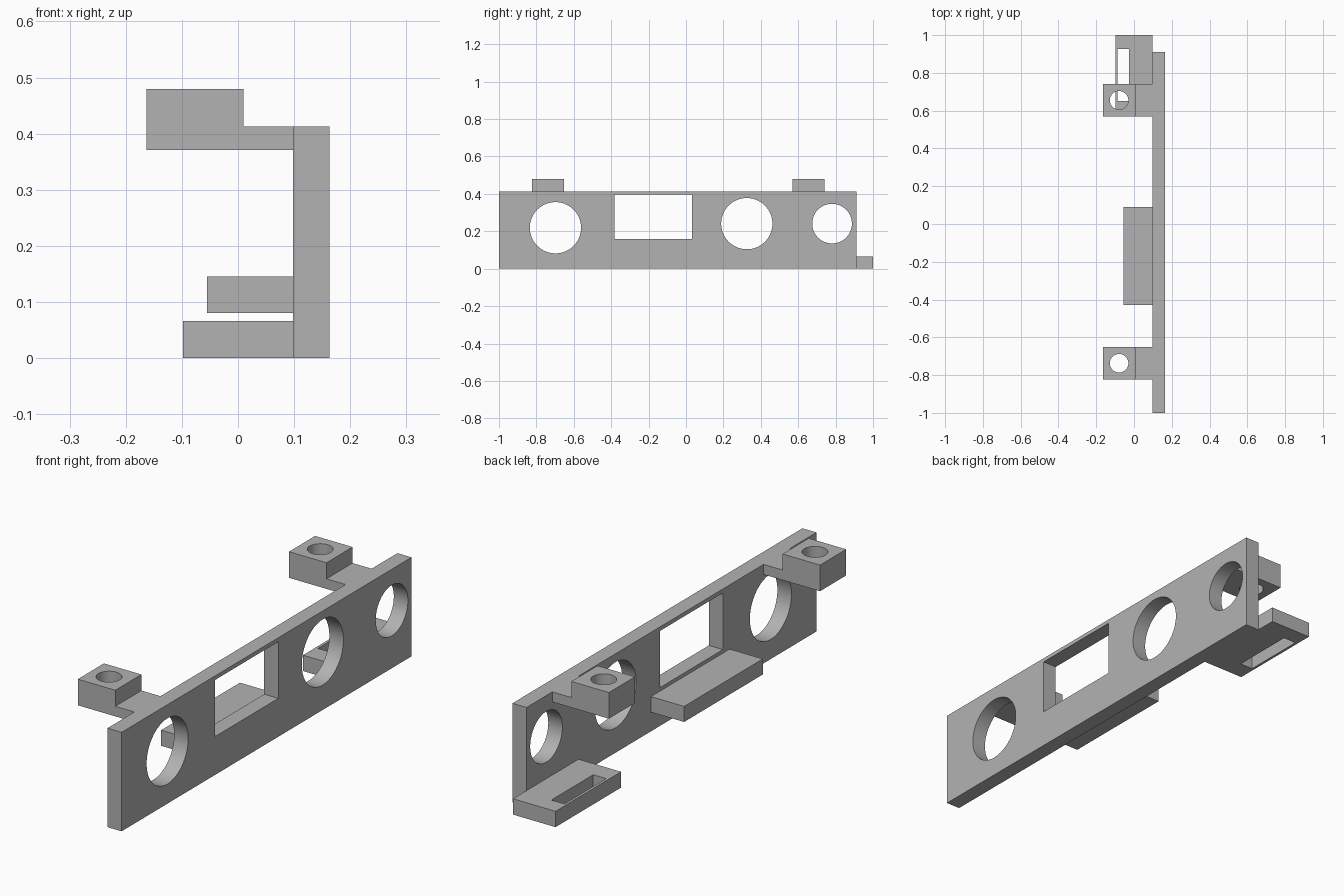
import bpy, bmesh, math

if "Cube" in bpy.data.objects:
    bpy.data.objects.remove(bpy.data.objects["Cube"])

grey = bpy.data.materials.new("plain_grey")
grey.diffuse_color = (0.45, 0.45, 0.45, 1)
grey.use_nodes = True
grey.node_tree.nodes["Principled BSDF"].inputs["Base Color"].default_value = grey.diffuse_color


def prism(name, profile, axis, lo, hi):
    """Extrude a closed 2D profile along x ('x': y,z points), y ('y': x,z) or z ('z': x,y)."""
    def place(p, t):
        return {"x": (t, p[0], p[1]), "y": (p[0], t, p[1]), "z": (p[0], p[1], t)}[axis]
    bm = bmesh.new()
    a = [bm.verts.new(place(p, lo)) for p in profile]
    b = [bm.verts.new(place(p, hi)) for p in profile]
    n = len(profile)
    bm.faces.new(a)
    bm.faces.new(b[::-1])
    for i in range(n):
        j = (i + 1) % n
        bm.faces.new((a[j], a[i], b[i], b[j]))
    bmesh.ops.recalc_face_normals(bm, faces=bm.faces)
    me = bpy.data.meshes.new(name)
    bm.to_mesh(me)
    bm.free()
    me.materials.append(grey)
    ob = bpy.data.objects.new(name, me)
    bpy.context.collection.objects.link(ob)
    return ob


def rect(u0, u1, v0, v1):
    return [(u0, v0), (u1, v0), (u1, v1), (u0, v1)]


def circle(u, v, r, n=64):
    return [(u + r * math.cos(2 * math.pi * i / n), v + r * math.sin(2 * math.pi * i / n))
            for i in range(n)]


def cut(ob, profiles, axis):
    """Cut openings through the part, then round the shading of the bores."""
    bpy.context.view_layer.objects.active = ob
    for prof in profiles:
        tool = prism("cutter", prof, axis, -1, 1)
        mod = ob.modifiers.new("opening", "BOOLEAN")
        mod.operation = "DIFFERENCE"
        mod.solver = "EXACT"
        mod.object = tool
        bpy.ops.object.modifier_apply(modifier=mod.name)
        bpy.data.objects.remove(tool)
    bpy.ops.object.select_all(action="DESELECT")
    ob.select_set(True)
    bpy.ops.object.shade_smooth_by_angle(angle=math.radians(30))


BACK = 0.098  # rear face of the upright panel

# Upright panel with three round openings and a window
panel = prism("front_panel", rect(-1.0, 0.911, 0, 0.413), "x", BACK, 0.163)
cut(panel, [circle(-0.698, 0.219, 0.137),
            circle(0.325, 0.241, 0.137),
            circle(0.781, 0.241, 0.106),
            rect(-0.383, 0.033, 0.16, 0.396)], "x")

# Two stepped mounting lugs with vertical screw holes
lug = [(-0.163, 0.371), (BACK, 0.371), (BACK, 0.413), (0.01, 0.413), (0.01, 0.48), (-0.163, 0.48)]
for name, y in (("left_lug", -0.737), ("right_lug", 0.655)):
    ob = prism(name, lug, "y", y - 0.086, y + 0.086)
    cut(ob, [circle(-0.079, y, 0.049, 48)], "z")

# Ledge behind the window
prism("window_ledge", rect(-0.055, BACK, 0.08, 0.145), "y", -0.428, 0.091)

# Slotted foot at the end
foot = prism("slotted_foot", rect(-0.098, BACK, 0, 0.066), "y", 0.568, 1.0)
cut(foot, [rect(-0.087, -0.027, 0.65, 0.926)], "z")
